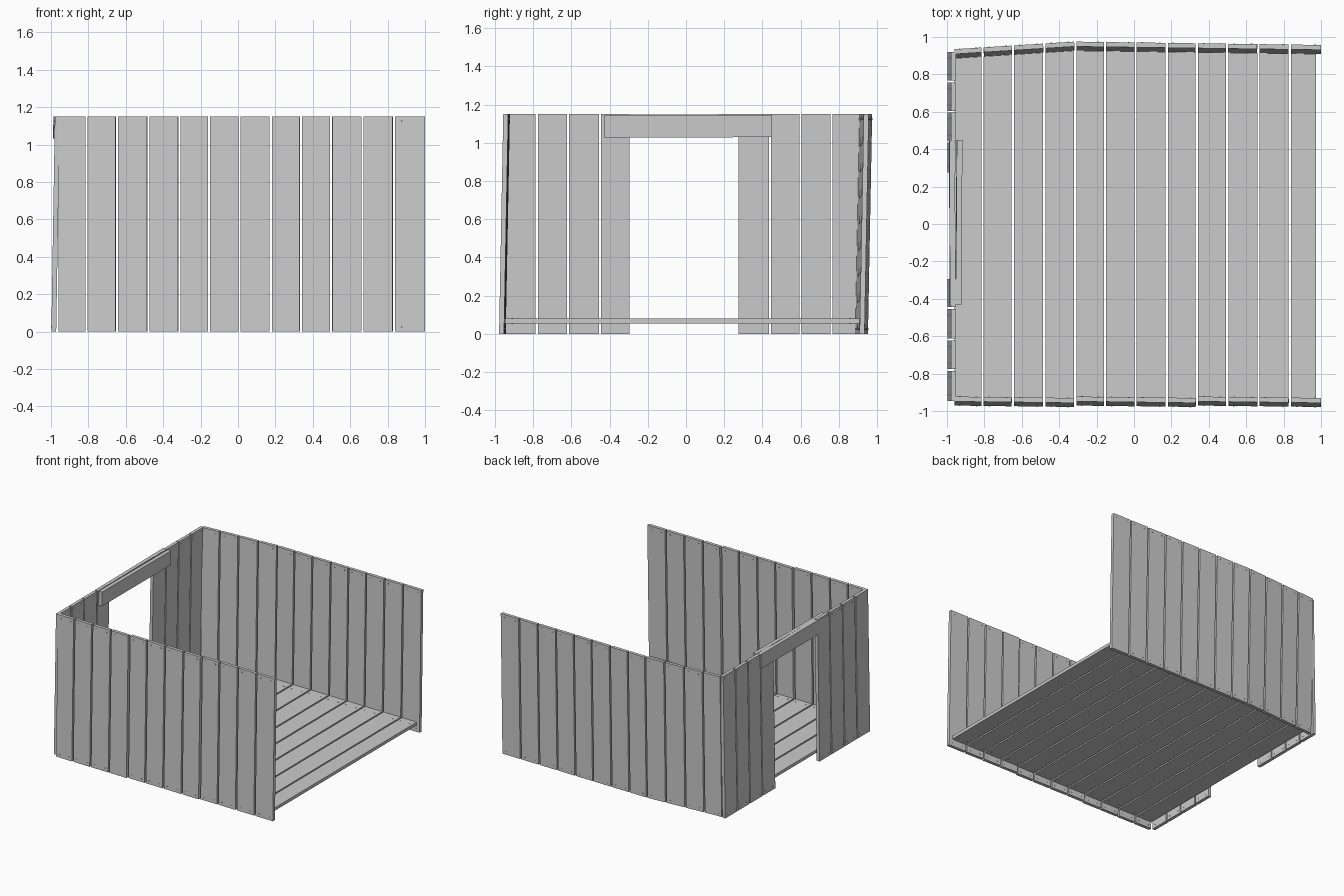
import bpy, bmesh, math
from mathutils import Vector, Matrix

if "Cube" in bpy.data.objects:
    bpy.data.objects.remove(bpy.data.objects["Cube"])

H, T = 1.15, 0.026


def finish(name, bm):
    bmesh.ops.recalc_face_normals(bm, faces=bm.faces)
    me = bpy.data.meshes.new(name)
    bm.to_mesh(me)
    bm.free()
    ob = bpy.data.objects.new(name, me)
    bpy.context.collection.objects.link(ob)
    return ob


def hexa(bm, bottom, top):
    """Six-sided solid between two quads."""
    b = [bm.verts.new(p) for p in bottom]
    t = [bm.verts.new(p) for p in top]
    bm.faces.new(b[::-1])
    bm.faces.new(t)
    for i in range(4):
        j = (i + 1) % 4
        bm.faces.new((b[i], b[j], t[j], t[i]))


def nail(bm, p, axis, length):
    rot = axis.to_track_quat('Z', 'Y').to_matrix().to_4x4()
    bmesh.ops.create_cone(bm, cap_ends=True, segments=6, radius1=0.005, radius2=0.005,
                          depth=length, matrix=Matrix.Translation(p) @ rot)


def board(name, a, b, z0, z1, lean=(0, 0), t=T, rise=0.0, nails=True):
    """Upright board; a to b is the outer bottom edge, thickness goes to its left."""
    a, b = Vector((*a, z0)), Vector((*b, z0 + rise))
    d = (b - a).xy.normalized()
    n = Vector((-d.y, d.x, 0))
    up = Vector((*lean, z1 - z0))
    bm = bmesh.new()
    base = [a, b, b + n * t, a + n * t]
    hexa(bm, base, [p + up for p in base])
    if nails:
        for u in (0.2, 0.8):
            for w in (0.022, 0.978):
                nail(bm, a.lerp(b, u) + n * t / 2 + up * w, n, t + 0.005)
    return finish(name, bm)


# Gap centres shared by the side walls and floor
gaps = [-0.81, -0.648, -0.48, -0.314, -0.155, 0.008, 0.175, 0.336, 0.498, 0.665, 0.833]
G = 0.006
edges = [-0.966] + gaps + [1.006]

# Front wall, slightly stepped in groups of four
for i in range(12):
    x0, x1 = edges[i] + G, edges[i + 1] - G
    y = -0.970 - 0.002 * (i % 4)
    board(f"front_plank_{i+1}", (x0, y), (x1, y - 0.003), 0, H, (0, 0.022))


# Back wall, bowed outwards
def back_y(x):
    if x < -0.32:
        return 0.913 + (x + 0.95) / 0.63 * 0.040
    return 0.953 - min(1, (x + 0.32) / 1.32) * 0.018


for i in range(12):
    x0, x1 = edges[i] + G, edges[i + 1] - G
    board(f"back_plank_{i+1}", (x1, back_y(x1)), (x0, back_y(x0)), 0, H, (0, 0.022))

# Left wall, with a doorway between the two groups
spans = [(0.92, 0.767), (0.757, 0.605), (0.595, 0.445), (0.435, 0.275),
         (-0.295, -0.445), (-0.455, -0.612), (-0.622, -0.775), (-0.787, -0.945)]
for i, (y0, y1) in enumerate(spans):
    board(f"left_plank_{i+1}", (-0.998, y0), (-0.998, y1), 0, H, (0.019, 0))

# Door lintels, outside and inside
board("lintel_outer", (-0.989, 0.445), (-0.986, -0.435), 1.035, 1.151, (0.002, 0), 0.03, -0.004, False)
board("lintel_inner", (-0.949, 0.45), (-0.955, -0.43), 1.03, 1.147, (0.002, 0), 0.03, -0.003, False)

# Floor boards, reaching the back wall
fedges = [-0.965] + gaps + [0.98]
for i in range(12):
    x0, x1 = fedges[i] + G, fedges[i + 1] - G
    yb0, yb1 = back_y(x0) - T, back_y(x1) - T
    bm = bmesh.new()
    q = [(x0, -0.948), (x1, -0.948), (x1, yb1), (x0, yb0)]
    hexa(bm, [(x, y, 0.055) for x, y in q], [(x, y, 0.08) for x, y in q])
    for u in (0.2, 0.8):
        for y in (-0.91, 0.86):
            nail(bm, Vector((x0 + (x1 - x0) * u, y, 0.0675)), Vector((0, 0, 1)), 0.03)
    finish(f"floor_board_{i+1}", bm)
